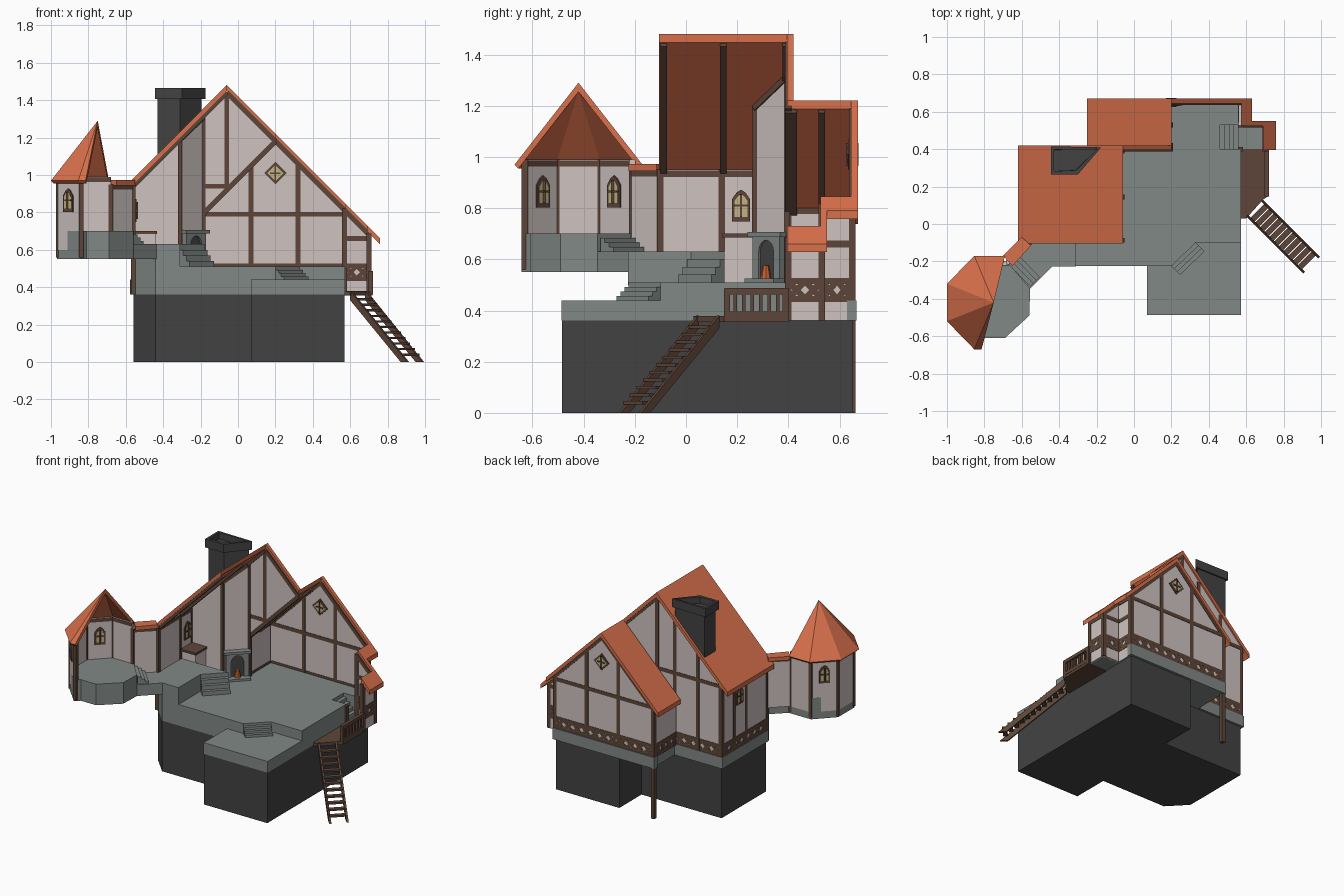
import bpy, bmesh
from math import sin, cos, radians, pi
from mathutils import Vector, Matrix

if "Cube" in bpy.data.objects:
    bpy.data.objects.remove(bpy.data.objects["Cube"])

def material(name, r, g, b):
    m = bpy.data.materials.new(name)
    m.diffuse_color = (r, g, b, 1)
    m.use_nodes = True
    m.node_tree.nodes["Principled BSDF"].inputs["Base Color"].default_value = m.diffuse_color
    return m

WALL = material("plaster", 0.62, 0.55, 0.53)
WOOD = material("timber", 0.11, 0.06, 0.04)
ROOF = material("roof_tile", 0.68, 0.16, 0.07)
STONE = material("stone", 0.22, 0.25, 0.24)
DARK = material("dark_stone", 0.055, 0.055, 0.055)
GLASS = material("glass", 0.55, 0.45, 0.22)
FIRE = material("ember", 0.55, 0.12, 0.03)

def finish(name, bm, mat):
    bmesh.ops.recalc_face_normals(bm, faces=bm.faces)
    me = bpy.data.meshes.new(name)
    bm.to_mesh(me)
    bm.free()
    ob = bpy.data.objects.new(name, me)
    bpy.context.collection.objects.link(ob)
    me.materials.append(mat)
    return ob

def extrude(bm, pts, vec):
    f = bm.faces.new([bm.verts.new(p) for p in pts])
    r = bmesh.ops.extrude_face_region(bm, geom=[f])
    bmesh.ops.translate(bm, vec=vec, verts=[v for v in r["geom"] if isinstance(v, bmesh.types.BMVert)])

def prism(name, pts, z0, z1, mat):
    bm = bmesh.new()
    extrude(bm, [(x, y, z0) for x, y in pts], (0, 0, z1 - z0))
    return finish(name, bm, mat)

def rect(x0, x1, y0, y1):
    return [(x0, y0), (x1, y0), (x1, y1), (x0, y1)]

def panel(name, o, deg, pts, t, mat):
    """Upright outline (u, z) through o along heading deg, thickness t."""
    a = radians(deg)
    n = Vector((-sin(a), cos(a), 0))
    bm = bmesh.new()
    extrude(bm, [Vector((o[0] + u * cos(a), o[1] + u * sin(a), z)) - n * t / 2 for u, z in pts], n * t)
    return finish(name, bm, mat)

def beams(name, segs, w=0.026, mat=WOOD):
    """One object of square beams along the given segments."""
    bm = bmesh.new()
    for a, b in segs:
        a, b = Vector(a), Vector(b)
        d = (b - a).normalized()
        s = d.cross(Vector((0, 0, 1)))
        s = s.normalized() if s.length > 1e-3 else Vector((1, 0, 0))
        u = s.cross(d)
        c = [a + s * i * w / 2 + u * j * w / 2 for i, j in ((-1, -1), (1, -1), (1, 1), (-1, 1))]
        extrude(bm, c, b - a)
    return finish(name, bm, mat)

def wall(name, a, b, z0, z1):
    return beam_wall(name, Vector((*a, 0)), Vector((*b, 0)), z0, z1)

def beam_wall(name, a, b, z0, z1):
    n = (b - a).cross(Vector((0, 0, 1))).normalized() * 0.01
    return prism(name, [(p.x, p.y) for p in (a - n, b - n, b + n, a + n)], z0, z1, WALL)

def slab(name, x0, z0, x1, z1, y0, y1, t=0.032):
    return panel(name, (0, (y0 + y1) / 2), 0, [(x0, z0), (x1, z1), (x1, z1 - t), (x0, z0 - t)], y1 - y0, ROOF)

def stairs(name, p, q, n, top, bottom, count, depth):
    n = Vector(n).normalized()
    for i in range(1, count + 1):
        o = n * depth * i
        prism(f"{name}_{i}", [p, q, (q[0] + o.x, q[1] + o.y), (p[0] + o.x, p[1] + o.y)],
              bottom, top - i * (top - bottom) / (count + 1), STONE)

def lattice(name, a, b, n, z0=0.445, z1=0.515):
    a, b = Vector(a), Vector(b)
    segs = [((*a, z), (*b, z)) for z in (z0, z1)]
    for i in range(n):
        p, q = a.lerp(b, i / n), a.lerp(b, (i + 1) / n)
        segs += [((*p, z0), (*q, z1)), ((*p, z1), (*q, z0))]
    beams(name, segs, 0.024)

ARCH = [(-.035, -.062), (.035, -.062), (.035, .025), (.018, .05), (0, .062), (-.018, .05), (-.035, .025)]
DIAMOND = [(0, -.06), (.06, 0), (0, .06), (-.06, 0)]

def window(name, o, deg, z, pts):
    for part, k, t, m in (("frame", 1, .034, WOOD), ("pane", .72, .038, GLASS)):
        panel(f"{name}_{part}", o, deg, [(u * k, z + v * k) for u, v in pts], t, m)
    d, h = Vector((cos(radians(deg)), sin(radians(deg)), 0)), Vector((0, 0, 1))
    c = Vector((*o, z))
    for j, s in enumerate((0.028, 0.045)):
        v = (d, h)[j]
        for side in (-1, 1):
            off = d.cross(h) * 0.02 * side
            beams(f"{name}_bar", [(c + off - v * s, c + off + v * s)], 0.009)

# Foundation and stone floors
prism("foundation", [(.07, -.485), (.57, -.485), (.57, .65), (.07, .65), (.07, .4), (-.56, .4), (-.56, -.1),
                     (-.44, -.225), (.07, -.225)], 0, .36, DARK)
prism("main_floor", [(-.56, -.1), (-.44, -.225), (.2, -.225), (.33, -.1), (.572, -.1), (.572, .4), (.46, .4),
                     (.46, .53), (.572, .53), (.572, .65), (-.2, .65), (-.2, .4), (-.56, .4)], .36, .51, STONE)
prism("front_terrace", rect(.07, .573, -.486, -.095), .36, .44, STONE)
prism("upper_floor", [(-.56, -.1), (-.44, -.226), (-.31, -.226), (-.31, .02), (-.18, .15), (-.56, .15)], .5, .63, STONE)
prism("stairwell_floor", rect(.46, .7, .4, .53), .36, .38, STONE)
stairs("terrace_step", (.2, -.225), (.33, -.1), (1, -1), .51, .44, 3, .022)
stairs("upper_step", (-.31, .02), (-.18, .15), (1, -1), .63, .51, 3, .024)
stairs("entry_step", (.46, .4), (.46, .53), (1, 0), .51, .38, 4, .025)
prism("passage_floor", [(-.56, -.095), (-.435, -.225), (-.56, -.35), (-.68, -.21)], .55, .63, STONE)
prism("main_plinth", rect(-.578, -.19, .38, .415), .36, .44, STONE)
prism("left_plinth", rect(-.576, -.55, -.1, .41), .36, .44, STONE)
prism("wing_plinth", rect(-.217, .585, .63, .667), .36, .44, STONE)

# House walls
panel("main_back_wall", (0, .4), 0, [(-.56, .44), (-.2, .44), (-.2, .79), (.2, 1.19), (-.06, 1.45), (-.56, .95)], .02, WALL)
panel("wing_back_wall", (0, .65), 0, [(-.2, .44), (.57, .44), (.57, .82), (.2, 1.19), (-.2, .79)], .02, WALL)
wall("left_wall", (-.56, -.1), (-.56, .4), .44, .95)
wall("wing_left_wall", (-.2, .4), (-.2, .65), .44, .79)
wall("wing_right_wall", (.57, .53), (.57, .65), .36, .82)
panel("bay_back_wall", (0, .53), 0, [(.57, .36), (.7, .36), (.7, .69), (.57, .82)], .02, WALL)
wall("bay_right_wall", (.7, .4), (.7, .53), .36, .69)
panel("chimney_side_wall", (0, .275), 0, [(-.55, .51), (-.31, .51), (-.31, 1.2), (-.55, .96)], .014, WALL)
panel("chimney_breast", (-.31, .275), 45, [(0, .51), (.18, .51), (.18, 1.325), (0, 1.2)], .014, WALL)
prism("alcove_box", rect(-.55, -.44, .15, .27), .51, .69, WALL)
prism("alcove_lid", rect(-.55, -.432, .142, .27), .685, .7, WOOD)

# Timber framing
beams("main_back_frame", [((-.56, .4, .36), (-.56, .4, .95)), ((-.38, .4, .36), (-.38, .4, 1.12)),
      ((-.06, .4, .94), (-.06, .4, 1.44)), ((-.56, .4, .94), (-.06, .4, .94)), ((-.2, .4, .36), (-.2, .4, 1.3)),
      ((-.2, .4, .78), (.2, .4, 1.18))])
beams("wing_back_frame", [((x, .65, z0), (x, .65, z1)) for x, z0, z1 in
      ((-.2, 0, .79), (.07, .36, 1.05), (.32, .36, 1.06), (.57, .36, .82))] +
      [((-.2, .65, .79), (.57, .65, .79)), ((-.2, .65, .78), (.2, .65, 1.18)), ((.2, .65, 1.18), (.57, .65, .81))])
beams("left_frame", [((-.56, y, .36), (-.56, y, .95)) for y in (-.1, .14, .27, .4)] +
      [((-.56, -.1, .935), (-.56, .4, .935)), ((-.2, .4, .79), (-.2, .65, .79))])
beams("bay_frame", [((x, y, .36), (x, y, z)) for x, y, z in
      ((.57, .53, .82), (.7, .53, .69), (.7, .4, .69), (.57, .4, .5))] +
      [((.7, .4, .66), (.7, .53, .66)), ((.57, .53, .66), (.7, .53, .66)), ((.57, .53, .66), (.57, .65, .66)),
       ((.57, .53, .79), (.57, .65, .79)), ((.57, .53, .81), (.7, .53, .68))])
beams("hearth_frame", [((-.31, .27, .51), (-.31, .27, 1.19)), ((-.185, .395, .51), (-.185, .395, 1.31)),
      ((-.31, .27, 1.19), (-.185, .395, 1.31))], .022)
beams("main_rafters", [((-.58, y, .92), (-.06, y, 1.44)) for y in (-.087, .145, .39)] +
      [((-.06, .4, 1.44), (.2, .4, 1.18))])
beams("wing_rafters", [((-.2, y, .78), (.2, y, 1.18)) for y in (.42, .53)])
lattice("main_lattice", (-.56, .4), (-.2, .4), 5)
lattice("left_lattice", (-.56, -.1), (-.56, .4), 7)
lattice("wing_lattice", (-.2, .65), (.57, .65), 11)
lattice("wing_left_lattice", (-.2, .4), (-.2, .65), 4)
lattice("wing_right_lattice", (.57, .53), (.57, .65), 2)
lattice("bay_back_lattice", (.57, .53), (.7, .53), 2)
lattice("bay_right_lattice", (.7, .4), (.7, .53), 2)

# House roofs, right half cut away to thin strips
slab("main_roof", -.62, .92, -.06, 1.48, -.105, .42)
slab("main_roof_strip", -.06, 1.48, .2, 1.22, .395, .42)
slab("wing_roof", -.25, .77, .2, 1.22, .42, .672)
slab("wing_roof_strip", .2, 1.22, .63, .79, .645, .672)
slab("wing_eave", .575, .845, .63, .79, .525, .672)
slab("bay_roof_strip", .6, .82, .76, .66, .525, .55)
slab("bay_eave", .69, .73, .76, .66, .395, .55)

# Chimney with hollow cap
prism("chimney", [(-.43, .285), (-.31, .285), (-.195, .4), (-.43, .405)], 1.06, 1.41, DARK)
bm = bmesh.new()
extrude(bm, [(x, y, 1.405) for x, y in ((-.445, .265), (-.3, .265), (-.175, .41), (-.445, .415))], (0, 0, .06))
bmesh.ops.recalc_face_normals(bm, faces=bm.faces)
top = max(bm.faces, key=lambda f: f.calc_center_median().z)
bmesh.ops.inset_individual(bm, faces=[top], thickness=.025)
bmesh.ops.inset_individual(bm, faces=[top], thickness=.001, depth=-.045)
finish("chimney_cap", bm, DARK)

# Fireplace on the angled breast
F = (-.2405, .3305)
arch = [(.042 * cos(i * pi / 8), .625 + .05 * sin(i * pi / 8)) for i in range(9)]
panel("fire_surround", F, 45, [(.075, .51), (.075, .69), (-.075, .69), (-.075, .51), (-.042, .51)] + arch[::-1] + [(.042, .51)], .05, STONE)
panel("fire_back", F, 45, [(-.05, .51), (.05, .51), (.05, .68), (-.05, .68)], .03, DARK)
panel("mantel", F, 45, [(-.09, .688), (.09, .688), (.09, .706), (-.09, .706)], .075, STONE)
panel("hearth", (-.22, .31), 45, [(-.08, .505), (.08, .505), (.08, .525), (-.08, .525)], .07, STONE)
bm = bmesh.new()
bmesh.ops.create_cone(bm, cap_ends=True, segments=8, radius1=.022, radius2=.012, depth=.05,
                      matrix=Matrix.Translation((-.222, .312, .55)))
finish("fire_pot", bm, FIRE)

# Tower: octagon with its front and right sides cut away
T = [(-.837, -.63), (-.96, -.507), (-.96, -.333), (-.837, -.21), (-.68, -.21), (-.565, -.1)]
prism("tower_floor", [(-.843, -.642), (-.968, -.51), (-.968, -.33), (-.843, -.2), (-.68, -.2), (-.555, -.345),
                      (-.56, -.49), (-.69, -.61), (-.81, -.61)], .55, .7, STONE)
stairs("tower_step", (-.68, -.205), (-.555, -.335), (1, 1), .7, .63, 3, .024)
for i in range(5):
    wall("tower_wall" if i < 4 else "passage_wall", T[i], T[i + 1], .6, .99 if i < 4 else .95)
beams("tower_frame", [((*p, .56), (*p, .99 if i < 4 else .95)) for i, p in enumerate(T)] +
      [((*T[i], .975), (*T[i + 1], .975)) for i in range(4)] + [((*T[4], .935), (*T[5], .935))], .024)
R = [(-.815, -.67), (-.854, -.67), (-1, -.52), (-1, -.32), (-.854, -.17), (-.69, -.17)]
bm = bmesh.new()
apex = bm.verts.new((-.75, -.42, 1.29))
rim = [bm.verts.new((*p, .97)) for p in R]
inner = [bm.verts.new((x + (-.75 - x) * .06, y + (-.42 - y) * .06, .955)) for x, y in R]
under = bm.verts.new((-.75, -.42, 1.255))
for i in range(5):
    bm.faces.new((apex, rim[i + 1], rim[i]))
    bm.faces.new((under, inner[i], inner[i + 1]))
    bm.faces.new((rim[i], rim[i + 1], inner[i + 1], inner[i]))
for i in (0, 5):
    bm.faces.new((apex, rim[i], inner[i], under))
finish("tower_roof", bm, ROOF)
prism("passage_roof", [(-.7, -.17), (-.6, -.07), (-.55, -.115), (-.65, -.225)], .945, .972, ROOF)

# Windows
window("front_tower_window", (-.8985, -.5685), -45, .865, ARCH)
window("back_tower_window", (-.8985, -.2715), 45, .865, ARCH)
window("left_window", (-.56, .215), 90, .81, ARCH)
window("gable_window", (.2, .65), 0, 1.01, DIAMOND)

# Balcony with balustrade and open stair
prism("balcony_deck", [(.57, .03), (.6, .03), (.69, .13), (.72, .15), (.72, .4), (.57, .4)], .355, .378, WOOD)
beams("balcony_rails", [((.71, .15, z), (.71, .4, z)) for z in (.385, .475)] +
      [((.71, y, .36), (.71, y, .485)) for y in (.16, .39)], .024)
beams("balusters", [((.71, .16 + i * .033, .38), (.71, .16 + i * .033, .475)) for i in range(1, 7)], .014)
ends = [(Vector((.605, .045, .365)), Vector((.91, -.26, .01))), (Vector((.685, .125, .365)), Vector((.985, -.185, .01)))]
for a, b in ends:
    prof = [(0, a.z - .035), (0, a.z + .015), ((b - a).xy.length, .0), ((b - a).xy.length - .05, 0)]
    panel("stair_stringer", (a.x, a.y), -45, prof, .014, WOOD)
for i in range(1, 12):
    p, q = (a.lerp(b, i / 12) for a, b in ends)
    panel("stair_tread", (p.x, p.y), 45, [(0, p.z - .006), ((q - p).xy.length, p.z - .006),
          ((q - p).xy.length, p.z + .006), (0, p.z + .006)], .03, WOOD)
